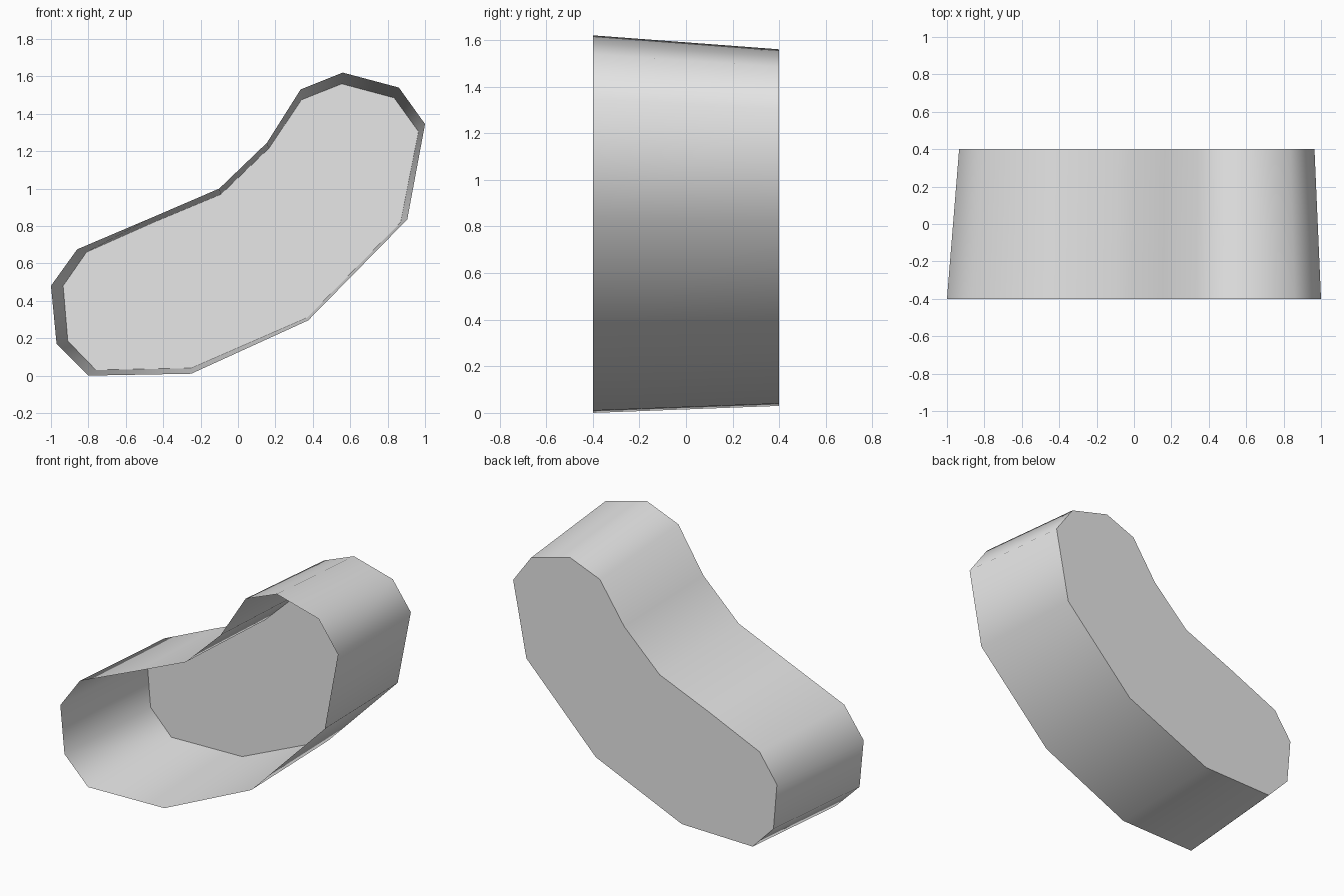
import bpy
import math

# Remove the default object only
default_cube = bpy.data.objects.get("Cube")
if default_cube:
    bpy.data.objects.remove(default_cube, do_unlink=True)


def make_material(name, colour):
    material = bpy.data.materials.new(name)
    material.use_nodes = True
    material.diffuse_color = colour
    shader = material.node_tree.nodes["Principled BSDF"]
    shader.inputs["Base Color"].default_value = colour
    return material


def make_open_tray(name, rim, floor, half_depth, material):
    """Join two matching outlines with a thin wall and close the back one."""
    count = len(rim)
    points = [(x, -half_depth, z) for x, z in rim]
    points += [(x, half_depth, z) for x, z in floor]

    # Side wall quads, then the flat floor; outlines run clockwise from the front
    faces = []
    for i in range(count):
        following = (i + 1) % count
        faces.append((i, i + count, following + count, following))
    faces.append(tuple(reversed(range(count, count + count))))

    mesh = bpy.data.meshes.new(name)
    mesh.from_pydata(points, [], [tuple(reversed(face)) for face in faces])
    mesh.materials.append(material)
    mesh.validate()
    mesh.update()

    tray = bpy.data.objects.new(name, mesh)
    bpy.context.collection.objects.link(tray)
    bpy.ops.object.select_all(action="DESELECT")
    tray.select_set(True)
    bpy.context.view_layer.objects.active = tray

    # Consistent outward normals, smooth wall, crisp edge around the floor
    bpy.ops.object.mode_set(mode="EDIT")
    bpy.ops.mesh.select_all(action="SELECT")
    bpy.ops.mesh.normals_make_consistent(inside=False)
    bpy.ops.object.mode_set(mode="OBJECT")
    bpy.ops.object.shade_smooth_by_angle(angle=math.radians(60))
    return tray


# Kidney-shaped outlines: the open front rim and the slightly smaller floor
rim_outline = [
    (-1, .48), (-.86, .675), (-.46, .845), (-.1, 1), (.155, 1.245),
    (.335, 1.53), (.56, 1.62), (.86, 1.54), (1, 1.345), (.905, .835),
    (.375, .295), (-.25, .01), (-.8, 0), (-.97, .17),
]
floor_outline = [
    (-.935, .48), (-.81, .66), (-.45, .82), (-.09, .97), (.165, 1.215),
    (.34, 1.475), (.555, 1.56), (.835, 1.485), (.965, 1.305), (.87, .82),
    (.37, .31), (-.25, .04), (-.76, .03), (-.91, .185),
]

light_grey = make_material("light grey", (.8, .8, .8, 1))
make_open_tray("kidney_tray", rim_outline, floor_outline, .4, light_grey)
